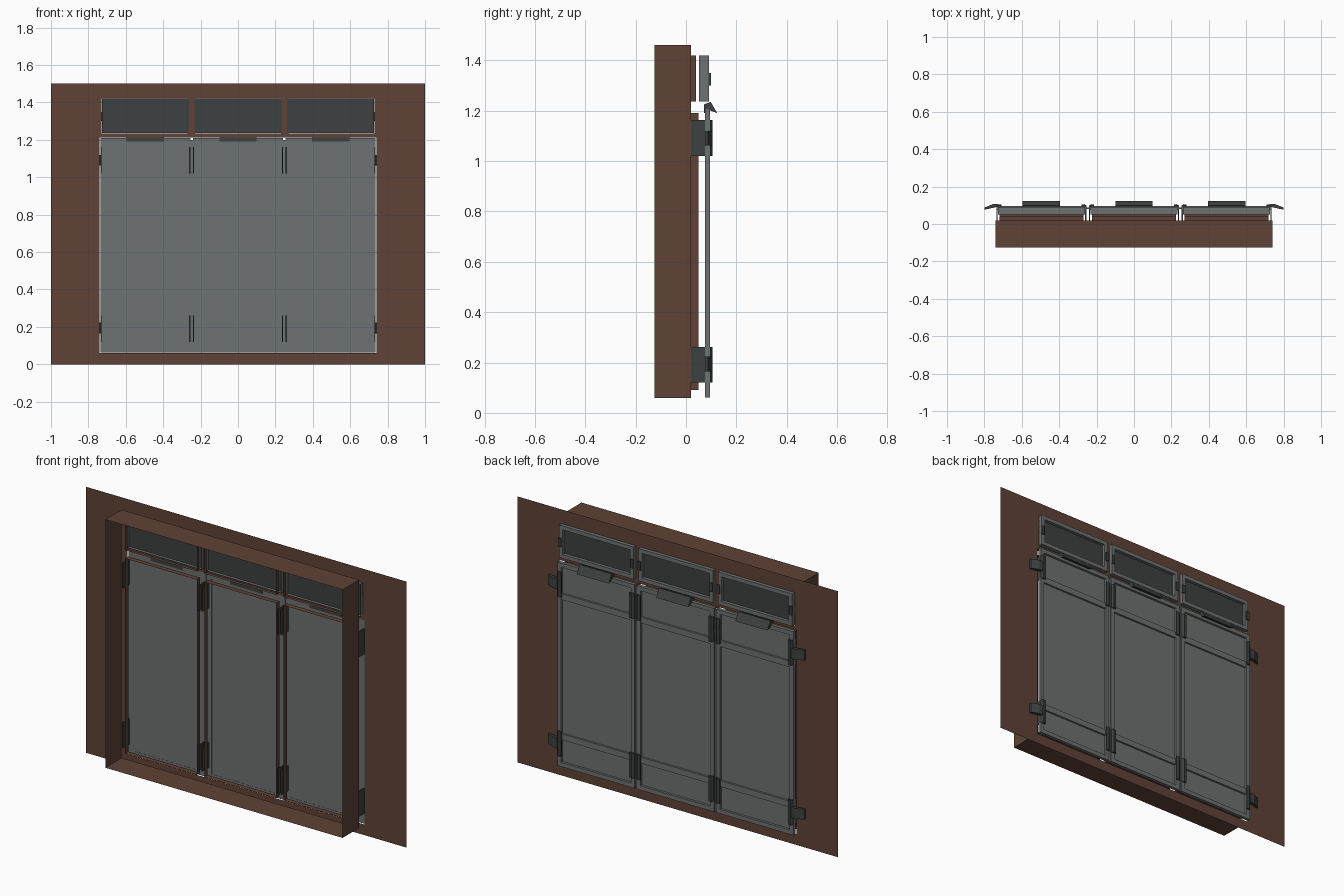
import bpy, bmesh

cube = bpy.data.objects.get("Cube")
if cube:
    bpy.data.objects.remove(cube, do_unlink=True)


def material(name, rgb):
    m = bpy.data.materials.new(name)
    m.use_nodes = True
    color = (*rgb, 1)
    m.diffuse_color = color
    m.node_tree.nodes["Principled BSDF"].inputs["Base Color"].default_value = color
    return m


BROWN = material("brown wood", (0.115, 0.055, 0.037))
GREY = material("grey metal", (0.155, 0.168, 0.168))
DARK = material("dark metal", (0.048, 0.052, 0.052))


def finish(name, bm, mat):
    bmesh.ops.remove_doubles(bm, verts=bm.verts, dist=1e-5)
    bmesh.ops.recalc_face_normals(bm, faces=bm.faces)
    mesh = bpy.data.meshes.new(name)
    bm.to_mesh(mesh)
    bm.free()
    mesh.materials.append(mat)
    ob = bpy.data.objects.new(name, mesh)
    bpy.context.collection.objects.link(ob)
    return ob


def quad(bm, points):
    return bm.faces.new([bm.verts.new(p) for p in points])


def add_box(bm, x, y, z):
    lo = [quad(bm, [(a, b, z[0]) for a, b in
          ((x[0], y[0]), (x[1], y[0]), (x[1], y[1]), (x[0], y[1]))])]
    top = bmesh.ops.extrude_face_region(bm, geom=lo)["geom"]
    for v in top:
        if isinstance(v, bmesh.types.BMVert):
            v.co.z = z[1]


def box(name, x, y, z, mat):
    bm = bmesh.new()
    add_box(bm, x, y, z)
    return finish(name, bm, mat)


def sleeve(name, x, y, z, mat):
    """Thin open rectangular tube running along y."""
    bm = bmesh.new()
    ring = [(x[0], z[0]), (x[1], z[0]), (x[1], z[1]), (x[0], z[1])]
    for (ax, az), (bx, bz) in zip(ring, ring[1:] + ring[:1]):
        quad(bm, [(ax, y[0], az), (bx, y[0], bz), (bx, y[1], bz), (ax, y[1], az)])
    return finish(name, bm, mat)


def border(name, x, y, z, w, mat):
    """Rectangular frame made of four rails."""
    bm = bmesh.new()
    for zz in ((z[0], z[0] + w), (z[1] - w, z[1])):
        add_box(bm, x, y, zz)
    for xx in ((x[0], x[0] + w), (x[1] - w, x[1])):
        add_box(bm, xx, y, (z[0] + w, z[1] - w))
    return finish(name, bm, mat)


def prism(name, ring_a, ring_b, mat):
    bm = bmesh.new()
    n = len(ring_a)
    bm.faces.new([bm.verts.new(p) for p in ring_a])
    bm.faces.new([bm.verts.new(p) for p in ring_b])
    for i in range(n):
        j = (i + 1) % n
        quad(bm, [ring_a[i], ring_a[j], ring_b[j], ring_b[i]])
    return finish(name, bm, mat)


# Wall sheet with one wide opening below and three small ones above
WALL_Y = 0.072
xs = [-1, -0.74, -0.73, -0.27, -0.23, 0.23, 0.27, 0.73, 0.74, 1]
zs = [0, 0.06, 1.212, 1.235, 1.42, 1.5]
bm = bmesh.new()
for x0, x1 in zip(xs, xs[1:]):
    for z0, z1 in zip(zs, zs[1:]):
        cx = abs(x0 + x1) / 2
        lower = z0 == 0.06 and cx < 0.74
        upper = z0 == 1.235 and (cx < 0.23 or 0.27 < cx < 0.73)
        if not (lower or upper):
            quad(bm, [(x0, WALL_Y, z0), (x1, WALL_Y, z0),
                      (x1, WALL_Y, z1), (x0, WALL_Y, z1)])
finish("wall", bm, BROWN)

# Deep open surround in front of the wall
sleeve("surround", (-0.74, 0.74), (-0.125, 0.02), (0.06, 1.46), BROWN)

# Three bays, each with a tall shutter and a small window above
for i, c in enumerate((-0.495, 0, 0.495)):
    n = f"_{i + 1}"
    wide = (c - 0.241, c + 0.241)
    inner = (c - 0.224, c + 0.224)
    sleeve("shutter_lining" + n, inner, (0.02, 0.05), (0.09, 1.19), BROWN)
    border("shutter_frame" + n, wide, (0.076, 0.095), (0.062, 1.21), 0.024, GREY)
    box("shutter_panel" + n, inner, (0.077, 0.082), (0.08, 1.195), GREY)
    for z in (0.23, 1.02):
        box("cross_rail" + n, inner, (0.08, 0.093), (z - 0.017, z + 0.017), GREY)

    win = (c - 0.232, c + 0.232)
    sleeve("window_lining" + n, inner, (0.02, 0.04), (1.237, 1.42), BROWN)
    sleeve("window_edge" + n, win, (0.052, 0.09), (1.237, 1.42), GREY)
    border("window_frame" + n, win, (0.074, 0.092), (1.237, 1.42), 0.022, GREY)
    box("window_panel" + n, win, (0.068, 0.073), (1.238, 1.419), DARK)
    for s in (-1, 1):
        x = c + s * 0.226
        box("window_latch" + n, (x - 0.009, x + 0.009), (0.09, 0.099),
            (1.30, 1.35), DARK)

    # Sloping hood handle at the shutter top
    hood = [(0.072, 1.19), (0.086, 1.19), (0.086, 1.205), (0.124, 1.19),
            (0.098, 1.235), (0.072, 1.225)]
    prism("handle" + n, [(c - 0.1, y, z) for y, z in hood],
          [(c + 0.1, y, z) for y, z in hood], DARK)

    # Hinge plates on both edges, wrapping the back of the frame
    for s in (-1, 1):
        a, b, d = (c + s * v for v in (0.241, 0.230, 0.213))
        for z0 in (0.12, 1.02):
            prof = [(a, 0.018), (a, 0.097), (b, 0.106), (d, 0.104),
                    (d, 0.096), (b + s * 0.004, 0.096), (b + s * 0.004, 0.018)]
            prism("hinge" + n, [(x, y, z0) for x, y in prof],
                  [(x, y, z0 + 0.142) for x, y in prof], DARK)

# Cover strips between neighbouring shutters
for x in (-0.2475, 0.2475):
    box("cover_strip", (x - 0.008, x + 0.008), (0.08, 0.088), (0.062, 1.2), GREY)

# Wedge clips holding the outer edges to the wall
for s in (-1, 1):
    for z in (0.165, 1.062):
        prof = [(s * x, y) for x, y in
                ((0.73, 0.092), (0.73, 0.106), (0.755, 0.106), (0.8, 0.088), (0.8, 0.076))]
        prism("wall_clip", [(x, y, z) for x, y in prof],
              [(x, y, z + 0.058) for x, y in prof], DARK)
